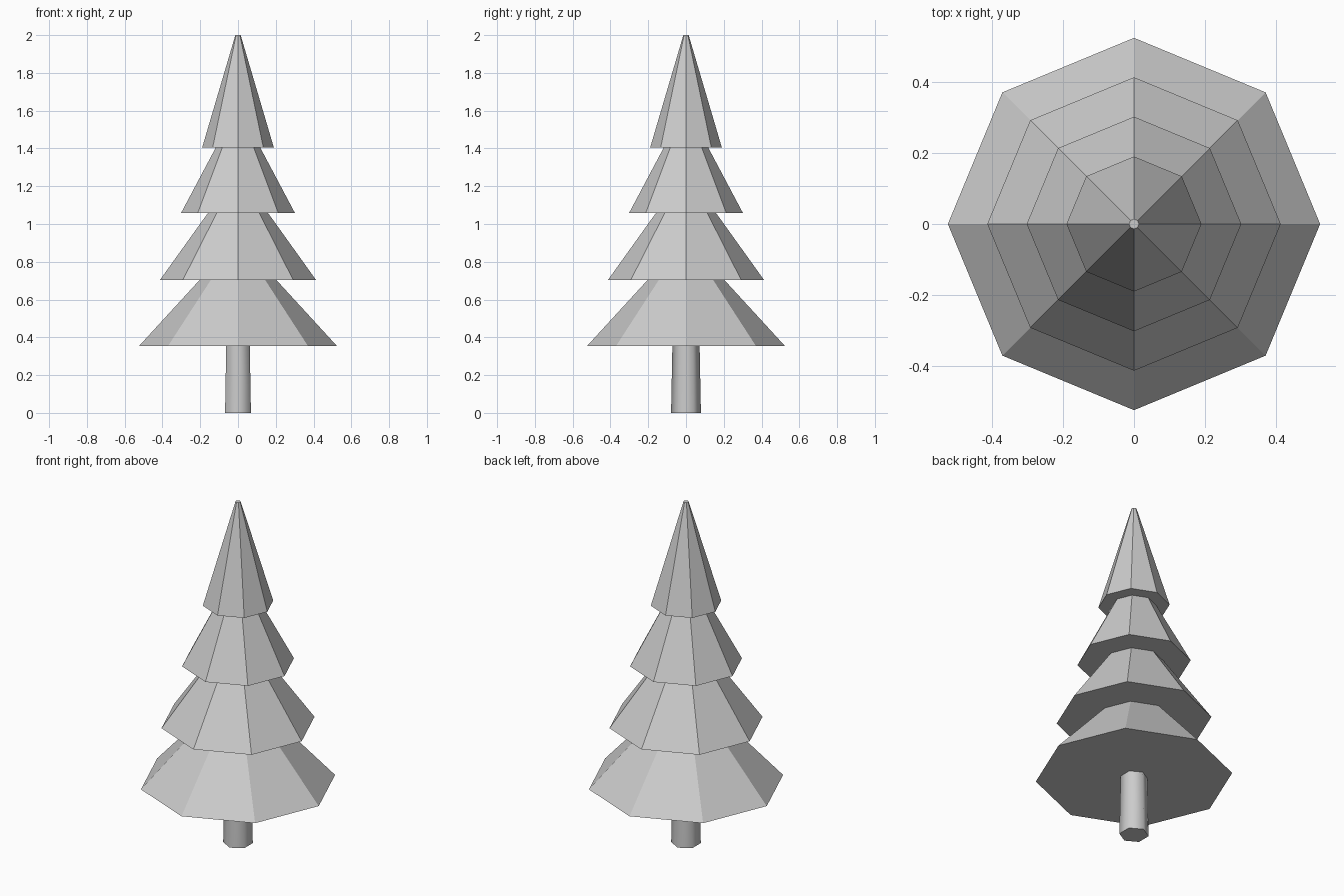
import bpy

if "Cube" in bpy.data.objects:
    bpy.data.objects.remove(bpy.data.objects["Cube"])


def frustum(name, sides, r_low, r_high, z_low, z_high, smooth=False):
    bpy.ops.mesh.primitive_cone_add(
        vertices=sides, radius1=r_low, radius2=r_high, depth=z_high - z_low,
        end_fill_type='NGON', location=(0, 0, (z_low + z_high) / 2))
    obj = bpy.context.object
    obj.name = name
    if smooth:
        bpy.ops.object.shade_smooth_by_angle(angle=1.1)
    return obj


# Six-sided trunk, softly shaded
frustum("trunk", 6, 0.079, 0.072, 0.0, 0.36, smooth=True)

# Four eight-sided foliage tiers: bottom radius, top radius, bottom z, top z
tiers = [
    (0.524, 0.203, 0.354, 0.704),
    (0.413, 0.160, 0.704, 1.057),
    (0.302, 0.118, 1.057, 1.404),
    (0.190, 0.014, 1.404, 2.000),
]
for i, (r_low, r_high, z_low, z_high) in enumerate(tiers, 1):
    frustum(f"foliage_tier_{i}", 8, r_low, r_high, z_low, z_high)
